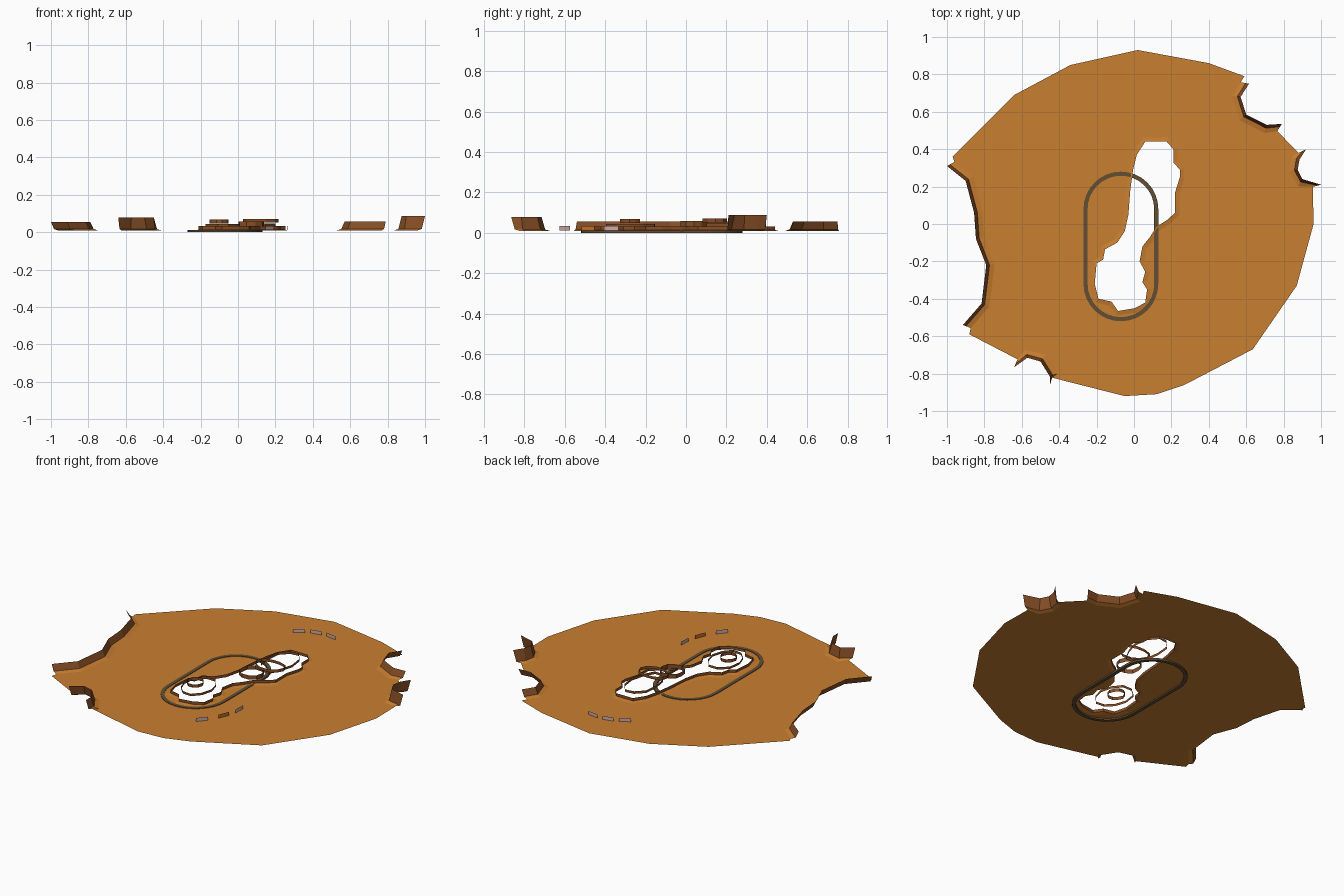
import bpy, bmesh, math, random
from mathutils import Vector

if "Cube" in bpy.data.objects:
    bpy.data.objects.remove(bpy.data.objects["Cube"])
random.seed(4)

def mat(name, r, g, b):
    lin = lambda c: ((c / 255 + 0.055) / 1.055) ** 2.4
    m = bpy.data.materials.new(name)
    m.diffuse_color = (lin(r), lin(g), lin(b), 1)
    m.use_nodes = True
    m.node_tree.nodes["Principled BSDF"].inputs["Base Color"].default_value = m.diffuse_color
    return m

SAND = mat("sand", 201, 126, 48)
ROCK = mat("rock", 134, 78, 38)
TRACK = mat("track", 98, 79, 52)
PINK = mat("pale_pink", 208, 170, 165)
ORANGE = mat("orange", 196, 108, 40)

def make(name, bm, *mats):
    me = bpy.data.meshes.new(name)
    bm.to_mesh(me)
    bm.free()
    for m in mats:
        me.materials.append(m)
    ob = bpy.data.objects.new(name, me)
    bpy.context.collection.objects.link(ob)
    return ob

def loft(name, rows, mats, closed=True, wrap=False):
    """Join rows of points with quads; row i uses material i."""
    bm = bmesh.new()
    vs = [[bm.verts.new(p) for p in r] for r in rows]
    n = len(rows[0])
    if wrap:
        vs.append(vs[0])
    for k in range(len(vs) - 1):
        for i in range(n if closed else n - 1):
            j = (i + 1) % n
            f = bm.faces.new((vs[k][i], vs[k][j], vs[k + 1][j], vs[k + 1][i]))
            f.material_index = min(k, len(mats) - 1)
    return make(name, bm, *mats)

def offset(pts, d):
    """Shift a clockwise loop sideways: positive d moves outwards."""
    out = []
    for i, p in enumerate(pts):
        t = (pts[(i + 1) % len(pts)] - pts[i - 1]).normalized()
        out.append(p + Vector((-t.y, t.x)) * d)
    return out

def at(pts, z):
    return [(p.x, p.y, z) for p in pts]

V = lambda pts: [Vector(p) for p in pts]

# Outlines, both clockwise from the back
rim = V([(.02, .93), (.40, .86), (.59, .79), (.615, .75), (.57, .68), (.60, .585), (.71, .53),
         (.79, .535), (.92, .40), (.885, .345), (.875, .29), (.90, .24), (1, .21), (.96, 0),
         (.87, -.33), (.635, -.67), (.27, -.86), (.12, -.91), (-.05, -.92), (-.45, -.865),
         (-.45, -.815), (-.50, -.735), (-.57, -.715), (-.64, -.765), (-.88, -.59), (-.915, -.54),
         (-.815, -.425), (-.79, -.22), (-.845, -.08), (-.855, .06), (-.90, .23), (-1, .31),
         (-.97, .36), (-.64, .69), (-.34, .85)])
hole = V([(.06, .44), (.175, .44), (.21, .40), (.21, .33), (.245, .29), (.245, .25), (.22, .17),
          (.22, .06), (.175, .02), (.12, -.015), (.085, -.07), (.045, -.12), (.03, -.20),
          (.06, -.255), (.045, -.31), (.07, -.35), (.06, -.42), (.005, -.45), (-.085, -.465),
          (-.12, -.415), (-.19, -.40), (-.21, -.32), (-.20, -.21), (-.165, -.19), (-.155, -.135),
          (-.09, -.10), (-.05, -.04), (-.03, .05), (-.02, .18), (-.005, .29), (.015, .37)])

# Cliffs along the rim: first index, last index, height
cliffs = {"back_right_cliff": (3, 7, .057), "right_cliff": (8, 12, .088),
          "front_left_cliff": (19, 23, .078), "left_cliff": (25, 31, .056)}
inner, foot = offset(rim, -.045), offset(rim, -.018)
base = list(rim)
for name, (a, b, h) in cliffs.items():
    s = slice(a, b + 1)
    base[s] = inner[s]
    loft(name, [at(inner[s], .009), at(foot[s], .017), at(rim[s], h)], [SAND, ROCK], closed=False)

# Flat sand sheet with the hole left open
skirt = offset(hole, .025)
bm = bmesh.new()
for loop in (base, skirt):
    vs = [bm.verts.new(p) for p in at(loop, .009)]
    for i in range(len(vs)):
        bm.edges.new((vs[i - 1], vs[i]))
bmesh.ops.triangle_fill(bm, use_beauty=True, edges=bm.edges[:])
for f in bm.faces:
    f.normal_update()
    if f.normal.z < 0:
        f.normal_flip()
make("ground", bm, SAND)

# Sand slope and rock wall around the hole
loft("hole_wall", [at(skirt, .009), at(hole, .014), at(hole, .032)], [SAND, ROCK])

# Stepped rock bands inside the hole: centre, radii, bottom and top
bands = [(-.08, -.28, .10, .13, .030, .045), (-.10, -.28, .05, .055, .048, .068),
         (.07, .04, .075, .07, .032, .058), (.115, .25, .09, .15, .032, .048),
         (.12, .145, .10, .068, .052, .070)]
for i, (cx, cy, rx, ry, z0, z1) in enumerate(bands):
    pts = []
    for k in range(10):
        a, r = -k * math.tau / 10, random.uniform(.88, 1.05)
        pts.append(Vector((cx + rx * r * math.cos(a), cy + ry * r * math.sin(a))))
    loft(f"rock_band_{i + 1}", [at(pts, z0), at(pts, z1)], [ROCK])

# Oval track line
def oval(r):
    pts = []
    for cy, start in ((.08, math.pi), (-.32, 0)):
        for k in range(17):
            a = start - k * math.pi / 16
            pts.append(Vector((-.07 + r * math.cos(a), cy + r * math.sin(a))))
    return pts

loft("oval_track", [at(oval(.2), 0), at(oval(.2), .0125), at(oval(.178), .0125), at(oval(.178), 0)],
     [TRACK], wrap=True)

# Upright marker panels outside the bends: centre, angle, colour
panels = [(.17, -.60, 50, PINK), (.24, -.485, 68, ORANGE), (.267, -.37, 88, PINK),
          (-.06, .69, 30, PINK), (.03, .73, 12, PINK), (.13, .735, -9, PINK)]
for i, (x, y, ang, m) in enumerate(panels):
    d = Vector((math.cos(math.radians(ang)), math.sin(math.radians(ang)))) * .035
    ends = [Vector((x, y)) - d, Vector((x, y)) + d]
    loft(f"marker_panel_{i + 1}", [at(ends, .012), at(ends, .034)], [m], closed=False)
